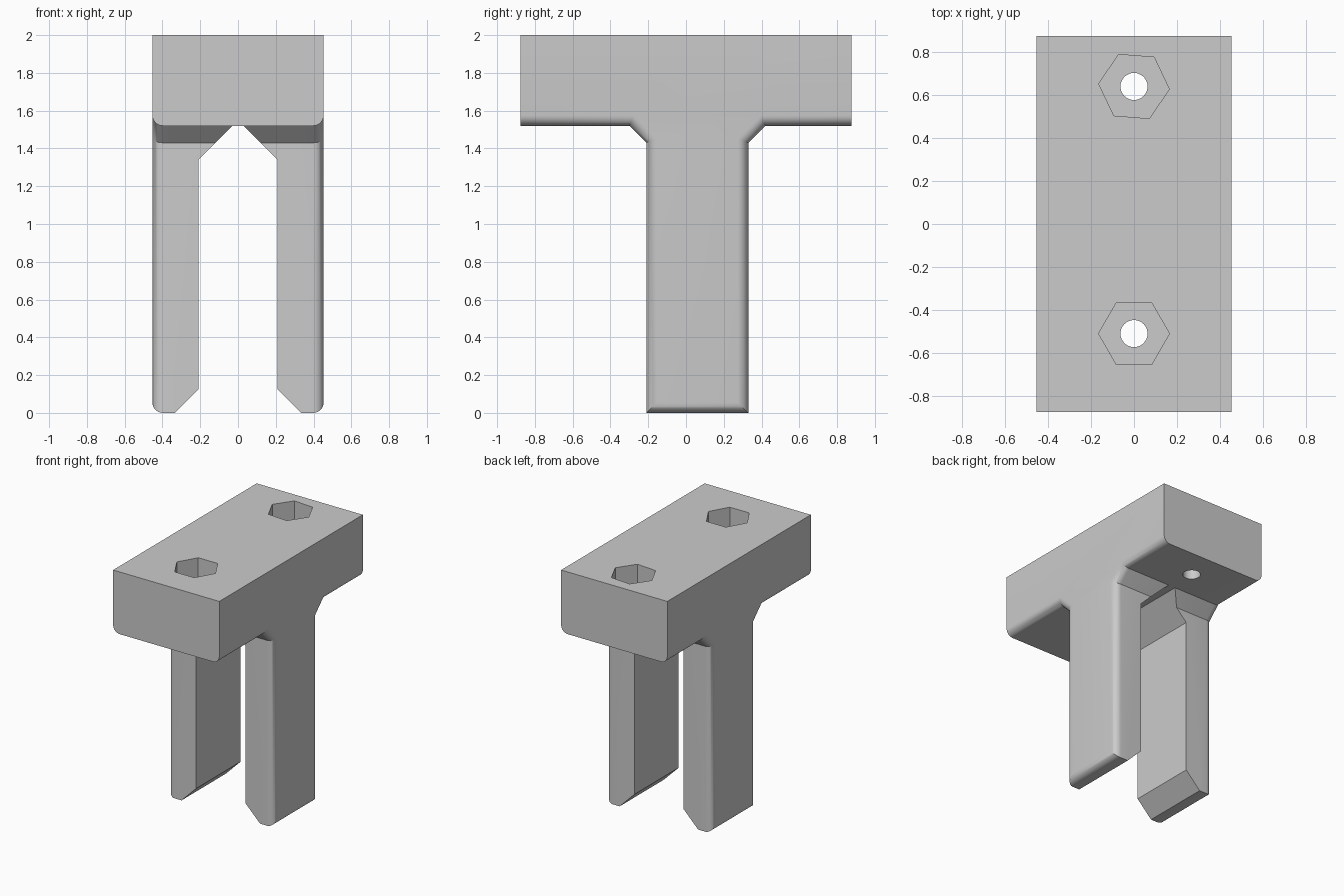
import bpy, bmesh, math
from mathutils import Vector

cube = bpy.data.objects.get("Cube")
if cube:
    bpy.data.objects.remove(cube, do_unlink=True)

HALF_X, HALF_Y = 0.453, 0.875      # head half sizes
TOP, UNDER = 2.0, 1.52             # head top and underside
FRONT, BACK = -0.21, 0.33          # leg faces
GUSSET, ROUND = 0.09, 0.055

grey = bpy.data.materials.new("plain grey")
grey.use_nodes = True
colour = (0.6, 0.6, 0.6, 1)
grey.diffuse_color = colour
grey.node_tree.nodes["Principled BSDF"].inputs["Base Color"].default_value = colour


def prism(name, outline, sweep, round_edge=None):
    """Extrude a planar outline; optionally round the edges chosen by a rule."""
    bm = bmesh.new()
    face = bm.faces.new([bm.verts.new(p) for p in outline])
    new = bmesh.ops.extrude_face_region(bm, geom=[face])["geom"]
    bmesh.ops.translate(bm, vec=Vector(sweep),
                        verts=[v for v in new if isinstance(v, bmesh.types.BMVert)])
    bmesh.ops.recalc_face_normals(bm, faces=bm.faces)
    if round_edge:
        bmesh.ops.bevel(bm, geom=[e for e in bm.edges if round_edge(e)], offset=ROUND,
                        segments=8, profile=0.5, affect='EDGES', clamp_overlap=False)
    mesh = bpy.data.meshes.new(name)
    bm.to_mesh(mesh)
    bm.free()
    mesh.materials.append(grey)
    obj = bpy.data.objects.new(name, mesh)
    bpy.context.collection.objects.link(obj)
    return obj


def ring(radius, sides, y, z, turn=0):
    return [(radius * math.cos(a), y + radius * math.sin(a), z)
            for a in (turn + math.tau * i / sides for i in range(sides))]


def side_outline_edge(e):
    """Outline edges on the two side faces, except the head's top and ends."""
    a, b = (v.co for v in e.verts)
    mid = (a + b) / 2
    return (abs(a.x - b.x) < 1e-4 and mid.z < TOP - 0.01
            and abs(mid.y) < HALF_Y - 0.01)


# T-shaped body with gussets under the head
side_profile = [(-HALF_Y, TOP), (-HALF_Y, UNDER), (FRONT - GUSSET, UNDER),
                (FRONT, UNDER - GUSSET), (FRONT, 0), (BACK, 0),
                (BACK, UNDER - GUSSET), (BACK + GUSSET, UNDER),
                (HALF_Y, UNDER), (HALF_Y, TOP)]
body = prism("forked_bracket", [(-HALF_X, y, z) for y, z in side_profile],
             (2 * HALF_X, 0, 0), side_outline_edge)

# Slot between the legs, with chamfered roof and leg tips
half_slot = [(0.435, -0.1), (0.21, 0.125), (0.21, 1.34), (0.03, UNDER)]
slot = half_slot + [(-x, z) for x, z in reversed(half_slot)]
cutters = [prism("slot_cutter", [(x, -1, z) for x, z in slot], (0, 2, 0))]

# Bolt holes with hexagonal nut pockets
for y, turn in ((-0.51, 0), (0.64, math.radians(-4.5))):
    cutters.append(prism("bolt_cutter", ring(0.063, 32, y, 1.4), (0, 0, 0.8)))
    cutters.append(prism("nut_cutter", ring(0.165, 6, y, 1.7, turn), (0, 0, 0.4)))

bpy.context.view_layer.objects.active = body
body.select_set(True)
for cutter in cutters:
    cutter.hide_render = True
    mod = body.modifiers.new("cut", 'BOOLEAN')
    mod.operation, mod.solver, mod.object = 'DIFFERENCE', 'EXACT', cutter
    bpy.ops.object.modifier_apply(modifier=mod.name)
    bpy.data.objects.remove(cutter, do_unlink=True)

bpy.ops.object.shade_smooth_by_angle(angle=math.radians(30))
